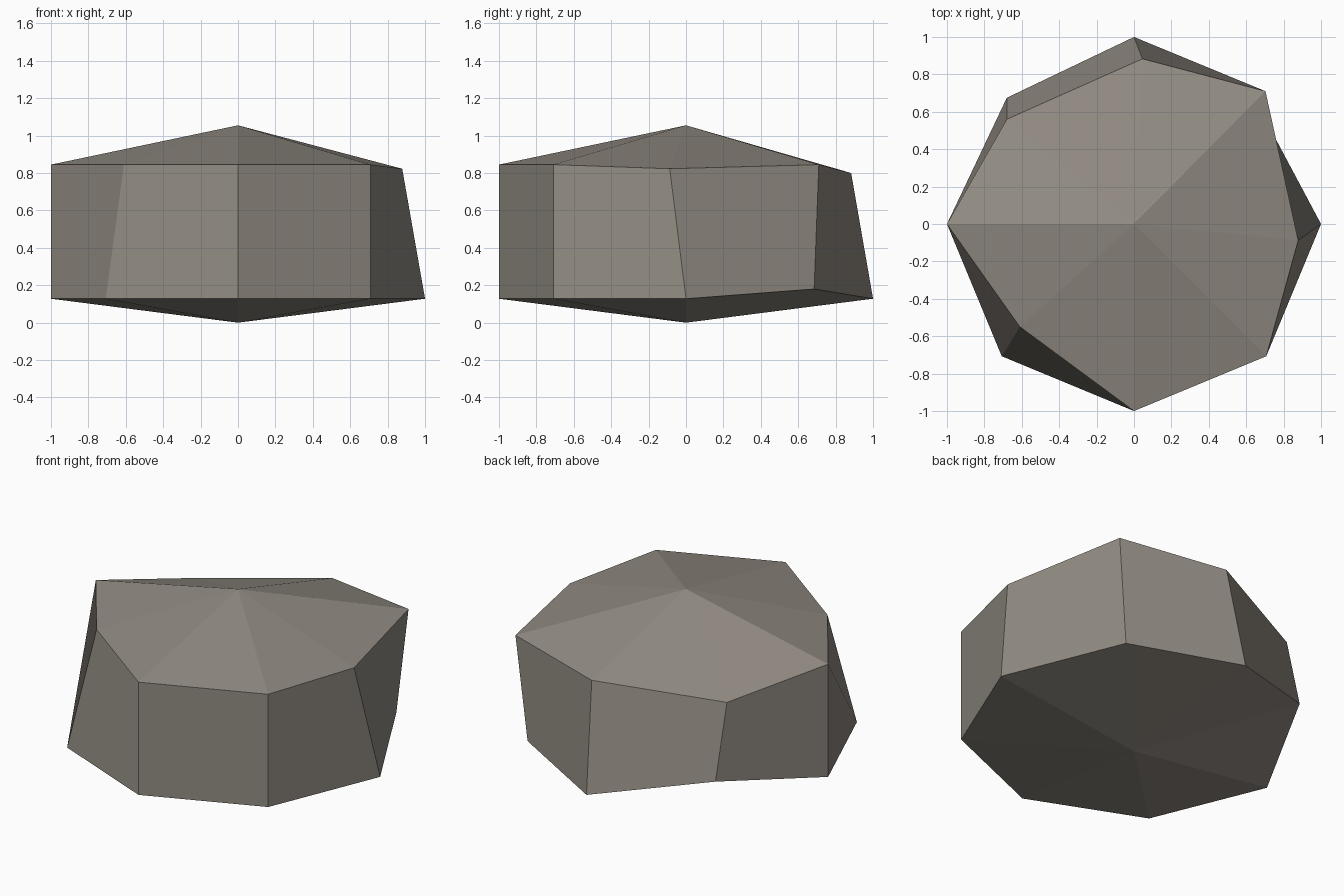
import bpy, bmesh, math

if "Cube" in bpy.data.objects:
    bpy.data.objects.remove(bpy.data.objects["Cube"])

SIDES = 8
LOW_Z, HIGH_Z, PEAK_Z = 0.128, 0.845, 1.055

# Corners knocked out of the regular octagon: side index -> position
low_chips = {1: (0.635, 0.685, 0.18), 3: (-0.68, 0.675, 0.27)}
high_chips = {0: (0.878, -0.087, 0.823), 1: (0.703, 0.71, 0.845),
              2: (0.045, 0.883, 0.80), 3: (-0.68, 0.56, 0.73),
              5: (-0.61, -0.55, 0.845)}

bm = bmesh.new()


def ring(z, chips):
    verts = []
    for i in range(SIDES):
        a = 2 * math.pi * i / SIDES
        verts.append(bm.verts.new(chips.get(i, (math.cos(a), math.sin(a), z))))
    return verts


# Two rings closed by shallow fans above and below; each wall quad starts at
# its far low corner so it creases towards the near high corner
low, high = ring(LOW_Z, low_chips), ring(HIGH_Z, high_chips)
base, peak = bm.verts.new((0, 0, 0)), bm.verts.new((0, 0, PEAK_Z))
for i in range(SIDES):
    j = (i + 1) % SIDES
    bm.faces.new((low[j], high[j], high[i], low[i]))
    bm.faces.new((high[i], high[j], peak))
    bm.faces.new((low[j], low[i], base))
bmesh.ops.recalc_face_normals(bm, faces=bm.faces)

mesh = bpy.data.meshes.new("rock")
bm.to_mesh(mesh)
bm.free()

# Warm grey stone
stone = bpy.data.materials.new("warm grey stone")
stone.diffuse_color = (0.28, 0.255, 0.22, 1)
stone.use_nodes = True
stone.node_tree.nodes["Principled BSDF"].inputs["Base Color"].default_value = stone.diffuse_color
mesh.materials.append(stone)

rock = bpy.data.objects.new("rock", mesh)
bpy.context.collection.objects.link(rock)
